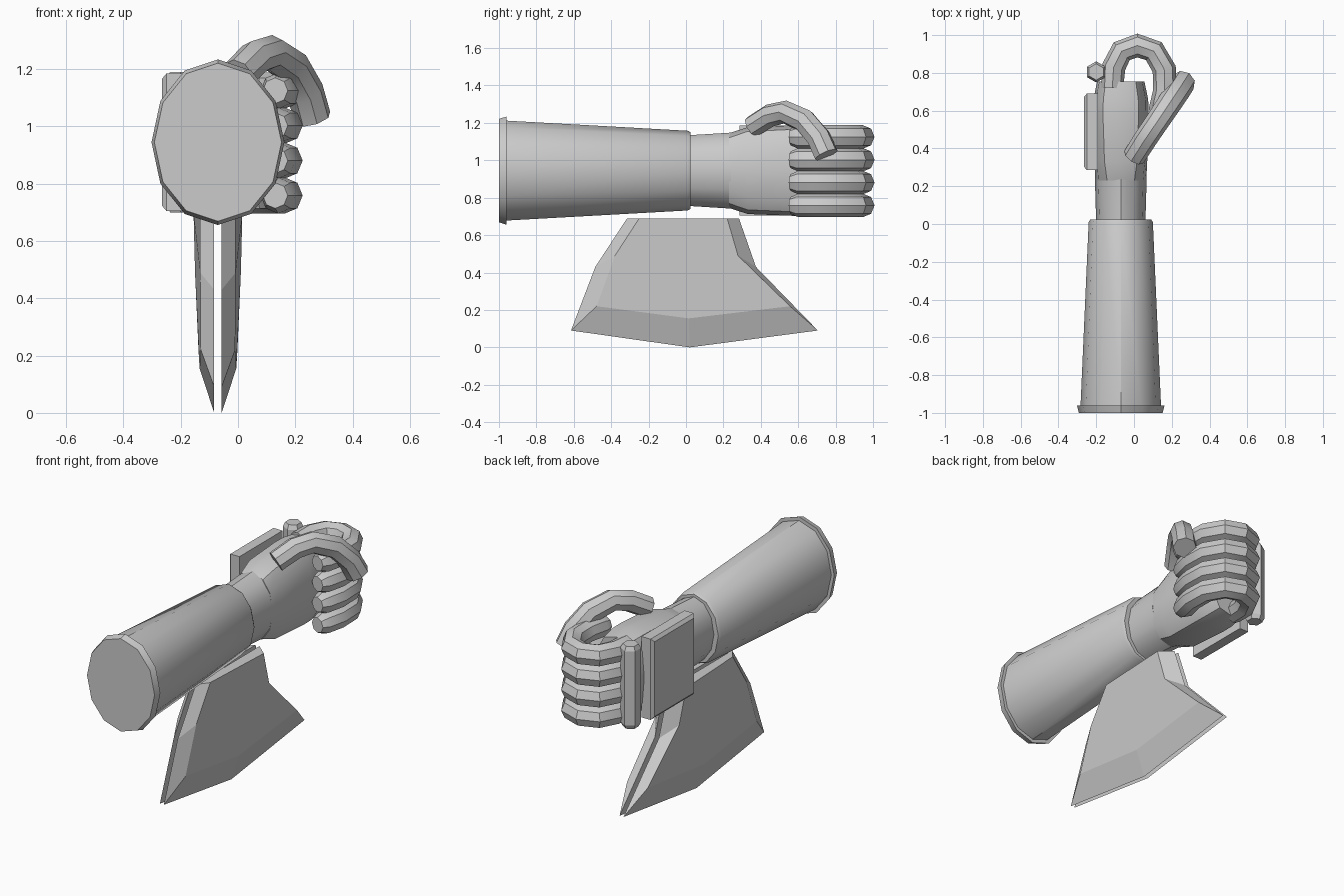
import bpy, bmesh, math
from mathutils import Vector

if "Cube" in bpy.data.objects:
    bpy.data.objects.remove(bpy.data.objects["Cube"])

CX, CZ = -0.07, 0.945  # arm axis


def finish(name, bm, smooth=True):
    bmesh.ops.recalc_face_normals(bm, faces=bm.faces)
    me = bpy.data.meshes.new(name)
    bm.to_mesh(me)
    bm.free()
    ob = bpy.data.objects.new(name, me)
    bpy.context.collection.objects.link(ob)
    if smooth:
        bpy.ops.object.select_all(action='DESELECT')
        bpy.context.view_layer.objects.active = ob
        ob.select_set(True)
        bpy.ops.object.shade_smooth_by_angle(angle=math.radians(35))
    return ob


def loft(name, rings, smooth=True):
    """Skin a list of point rings and cap both ends."""
    bm = bmesh.new()
    loops = [[bm.verts.new(p) for p in r] for r in rings]
    n = len(loops[0])
    for a, b in zip(loops, loops[1:]):
        for i in range(n):
            j = (i + 1) % n
            bm.faces.new((a[i], a[j], b[j], b[i]))
    bm.faces.new(loops[0])
    bm.faces.new(loops[-1])
    return finish(name, bm, smooth)


def oval(y, rx, rz, cx=CX, cz=CZ, power=1.0, n=12):
    """Twelve-sided ring across the arm; power < 1 makes it boxier."""
    pts = []
    for i in range(n):
        a = 2 * math.pi * i / n
        c, s = math.cos(a), math.sin(a)
        pts.append((cx + rx * math.copysign(abs(c) ** power, c), y,
                    cz + rz * math.copysign(abs(s) ** power, s)))
    return pts


def tube(name, path, radii, normal, sides=8):
    """Sweep a polygon along a planar path."""
    P, nrm = [Vector(p) for p in path], Vector(normal).normalized()
    rings = []
    for i, p in enumerate(P):
        t = (P[min(i + 1, len(P) - 1)] - P[max(i - 1, 0)]).normalized()
        u = t.cross(nrm)
        rings.append([p + radii[i] * (u * math.cos(a) + nrm * math.sin(a))
                      for a in (2 * math.pi * k / sides for k in range(sides))])
    return loft(name, rings)


# forearm with flared rim, and wrist
loft("forearm", [oval(-0.96, 0.213, 0.267), oval(0.01, 0.17, 0.213), oval(0.025, 0.16, 0.205)])
loft("forearm_rim", [oval(-1.0, 0.222, 0.276), oval(-0.96, 0.232, 0.289)])
loft("wrist", [oval(0.0, 0.13, 0.19), oval(0.03, 0.131, 0.19), oval(0.24, 0.137, 0.203)])

# palm
loft("palm", [oval(0.23, 0.135, 0.20, power=0.9), oval(0.33, 0.14, 0.232, power=0.7),
              oval(0.58, 0.148, 0.242, power=0.65), oval(0.66, 0.145, 0.242, power=0.65),
              oval(0.755, 0.125, 0.23, power=0.65)])

# four curled fingers
curl = [(-0.115, 0.72), (-0.108, 0.83), (-0.065, 0.915), (0.018, 0.945), (0.105, 0.915),
        (0.16, 0.82), (0.163, 0.70), (0.14, 0.60), (0.13, 0.56)]
for k in range(4):
    z = 1.125 - 0.122 * k
    tube(f"finger_{k + 1}", [(x, y, z) for x, y in curl],
         [0.058] + [0.063] * 7 + [0.045], (0, 0, 1))

# thumb arching over the top of the hand
tube("thumb", [(0.0, 0.355, 1.18), (0.06, 0.45, 1.24), (0.115, 0.53, 1.258),
               (0.185, 0.635, 1.21), (0.235, 0.71, 1.12), (0.26, 0.75, 1.03)],
     [0.06, 0.062, 0.062, 0.065, 0.066, 0.066], (0.41, -0.27, 0))

# knuckle bar
bar = []
for z, r in ((0.70, 0.043), (0.725, 0.056), (1.165, 0.056), (1.19, 0.043)):
    bar.append([(-0.2 + r * math.sin(math.pi * k / 3), 0.805 + r * math.cos(math.pi * k / 3), z)
                for k in range(6)])
loft("knuckle_bar", bar, smooth=False)

# chamfered plate on the back of the hand
plate = []
for x, inset in ((-0.19, 0.0), (-0.25, 0.0), (-0.265, 0.018)):
    y0, y1, z0, z1 = 0.285 + inset, 0.69 - inset, 0.705 + inset, 1.185 - inset
    plate.append([(x, y0, z0), (x, y1, z0), (x, y1, z1), (x, y0, z1)])
loft("hand_plate", plate, smooth=False)

# pair of axe blades: edge outline (y, z) and raised face (y, z, offset)
edge = [(-0.315, 0.69), (-0.485, 0.43), (-0.615, 0.09), (0.02, 0.0),
        (0.705, 0.09), (0.374, 0.43), (0.283, 0.69)]
raised = [(-0.25, 0.69, 0.062), (-0.38, 0.49, 0.062), (-0.478, 0.22, 0.06), (0.015, 0.155, 0.064),
          (0.556, 0.22, 0.068), (0.278, 0.49, 0.08), (0.22, 0.69, 0.085)]
for side, label in ((-1, "left"), (1, "right")):
    loft(f"blade_{label}", [[(CX + side * 0.013, y, z) for y, z in edge],
                            [(CX + side * o, y, z) for y, z, o in raised]], smooth=False)
